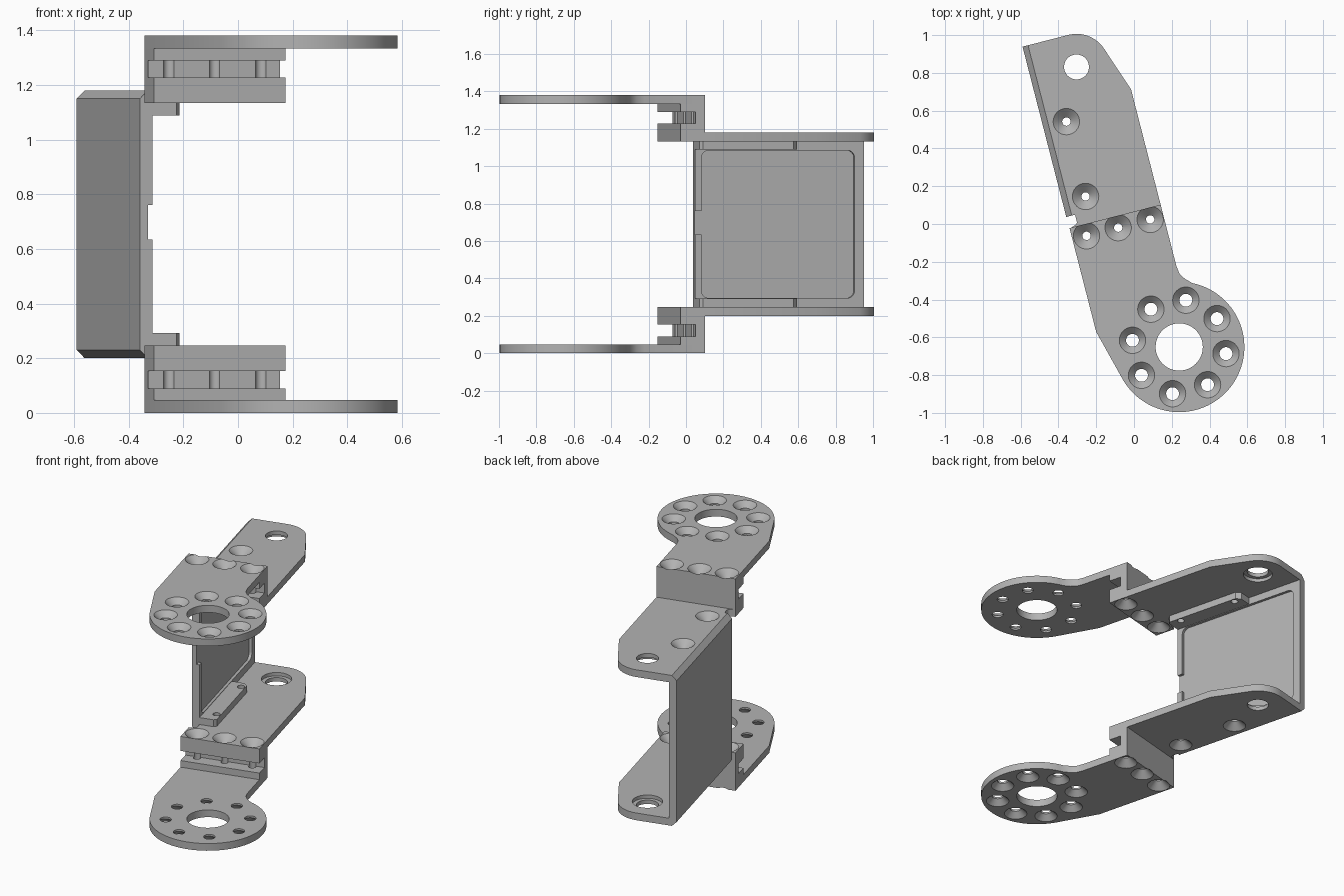
import bpy, bmesh
from math import radians, cos, sin, pi

cube = bpy.data.objects.get("Cube")
if cube:
    bpy.data.objects.remove(cube, do_unlink=True)

grey = bpy.data.materials.new("satin_grey")
grey.use_nodes = True
colour = (0.45, 0.45, 0.45, 1)
grey.diffuse_color = colour
grey.node_tree.nodes["Principled BSDF"].inputs["Base Color"].default_value = colour

HALF = 0.69          # mid height; the bracket mirrors about it
SEAM = 0.064         # line where the two arms meet
LEFT, RIGHT = -0.336, 0.162
OUTER = (0.643, HALF)
INNER = (0.443, 0.49)


def arc(cx, cy, r, a0, a1, n):
    return [(cx + r * cos(radians(a0 + (a1 - a0) * i / n)),
             cy + r * sin(radians(a0 + (a1 - a0) * i / n))) for i in range(n + 1)]


def prism(bm, points, lo, hi, axis="z"):
    """Extrude a 2D outline along an axis."""
    place = {"x": lambda a, b, d: (d, a, b),
             "y": lambda a, b, d: (a, d, b),
             "z": lambda a, b, d: (a, b, d)}[axis]
    rings = [[bm.verts.new(place(a, b, d)) for a, b in points] for d in (lo, hi)]
    skin(bm, rings)


def skin(bm, rings):
    n = len(rings[0])
    for low, high in zip(rings, rings[1:]):
        for i in range(n):
            j = (i + 1) % n
            bm.faces.new((low[i], low[j], high[j], high[i]))
    bm.faces.new(rings[0][::-1])
    bm.faces.new(rings[-1])


def bore(bm, x, y, profile, n=32):
    """Round cutter from (radius, height) pairs."""
    skin(bm, [[bm.verts.new((x + r * cos(2 * pi * i / n), y + r * sin(2 * pi * i / n), z))
               for i in range(n)] for r, z in profile])


def make(name, bm):
    bmesh.ops.recalc_face_normals(bm, faces=bm.faces)
    mesh = bpy.data.meshes.new(name)
    bm.to_mesh(mesh)
    bm.free()
    ob = bpy.data.objects.new(name, mesh)
    bpy.context.collection.objects.link(ob)
    ob.location.z = HALF
    ob.rotation_euler.z = radians(14.4)
    return ob


def solid(name, points, lo, hi, axis="z"):
    bm = bmesh.new()
    prism(bm, points, lo, hi, axis)
    return make(name, bm)


def finish(ob, cutter=None, mirror=True):
    if cutter:
        mod = ob.modifiers.new("cut", "BOOLEAN")
        mod.operation, mod.solver, mod.object = "DIFFERENCE", "EXACT", cutter
    if mirror:
        mod = ob.modifiers.new("mirror", "MIRROR")
        mod.use_axis = (False, False, True)
        mod.use_mirror_merge = False
    bpy.context.view_layer.update()
    graph = bpy.context.evaluated_depsgraph_get()
    mesh = bpy.data.meshes.new_from_object(ob.evaluated_get(graph))
    ob.modifiers.clear()
    ob.data = mesh
    mesh.materials.clear()
    mesh.materials.append(grey)
    bpy.ops.object.select_all(action="DESELECT")
    ob.select_set(True)
    bpy.context.view_layer.objects.active = ob
    bpy.ops.object.shade_smooth_by_angle(angle=radians(25))


# Hole cutters
DISC = (0.07, -0.69)
SINK, PIN = 0.07, 0.034
bm = bmesh.new()
bore(bm, *DISC, [(0.125, 0.6), (0.125, 0.72)], 48)
for i in range(8):
    a = radians(22.5 + 45 * i)
    bore(bm, DISC[0] + 0.25 * cos(a), DISC[1] + 0.25 * sin(a),
         [(PIN, 0.6), (PIN, 0.655), (SINK, HALF), (SINK, 0.72)])
for x in (-0.259, -0.086, 0.089):
    bore(bm, x, 0.002, [(SINK, 0.42), (SINK, INNER[0]), (0.022, 0.488),
                        (0.022, 0.645), (SINK, HALF), (SINK, 0.72)])
for y in (0.205, 0.614):
    bore(bm, -0.212, y, [(0.022, 0.38), (0.022, 0.448), (SINK, INNER[1]), (SINK, 0.51)])
bore(bm, -0.088, 0.881, [(0.09, 0.42), (0.09, 0.465), (0.066, 0.465), (0.066, 0.51)], 40)
holes = make("hole_cutter", bm)

# Outer arms with round screw discs
outline = [(LEFT, SEAM), (RIGHT, SEAM), (RIGHT, -0.27), (0.168, -0.315), (0.188, -0.347)]
outline += arc(*DISC, 0.345, 64, -165.2, 56) + [(LEFT, -0.503)]
finish(solid("outer_arms", outline, *OUTER), holes)

# Grooved clamp blocks joining the arms
front, deep = -0.071, 0.012
section = [(SEAM, INNER[0]), (SEAM, OUTER[0]), (front, OUTER[0]), (front, 0.6),
           (deep, 0.6), (deep, 0.537), (front, 0.537), (front, INNER[0])]
finish(solid("clamp_blocks", section, LEFT, RIGHT, "x"), holes)

# Inner arms with rounded rear corner
WALL_IN, WALL_FRONT, WALL_BACK = -0.29, 0.125, 1.056
outline = [(RIGHT, SEAM), (RIGHT, 0.694)] + arc(-0.088, 0.881, 0.175, 18.6, 90, 16)
outline += [(WALL_IN, WALL_BACK), (WALL_IN, 0.09)] + arc(-0.31, 0.09, 0.02, -20, -90, 5)
outline += [(-0.325, SEAM)]
finish(solid("inner_arms", outline, *INNER), holes)

# Screw flanges below the inner arms
outline = [(WALL_IN, WALL_FRONT), (-0.20, WALL_FRONT), (-0.185, 0.14),
           (-0.185, 0.64), (-0.21, 0.668), (WALL_IN, 0.668)]
finish(solid("screw_flanges", outline, 0.398, INNER[0]), holes)

# Side wall with chamfered edges, rounded recess and cable notch
top, c, skin_x = INNER[1], 0.03, -0.338
section = [(WALL_IN, -top), (skin_x + c, -top), (skin_x, c - top),
           (skin_x, top - c), (skin_x + c, top), (WALL_IN, top)]
wall = solid("side_wall", section, WALL_FRONT, WALL_BACK, "y")
y0, y1, zr, r = 0.16, 1.005, 0.395, 0.04
recess = []
for cy, cz, a in ((y1 - r, zr - r, 0), (y0 + r, zr - r, 90),
                  (y0 + r, r - zr, 180), (y1 - r, r - zr, 270)):
    recess += arc(cy, cz, r, a, a + 90, 8)
pocket = solid("recess_cutter", recess, -0.308, -0.2, "x")
finish(wall, pocket, mirror=False)
notch = solid("notch_cutter", [(0.1, -0.055), (0.18, -0.055), (0.18, 0.07), (0.1, 0.07)],
              -0.308, -0.2, "x")
finish(wall, notch, mirror=False)

for helper in (holes, pocket, notch):
    bpy.data.objects.remove(helper, do_unlink=True)
